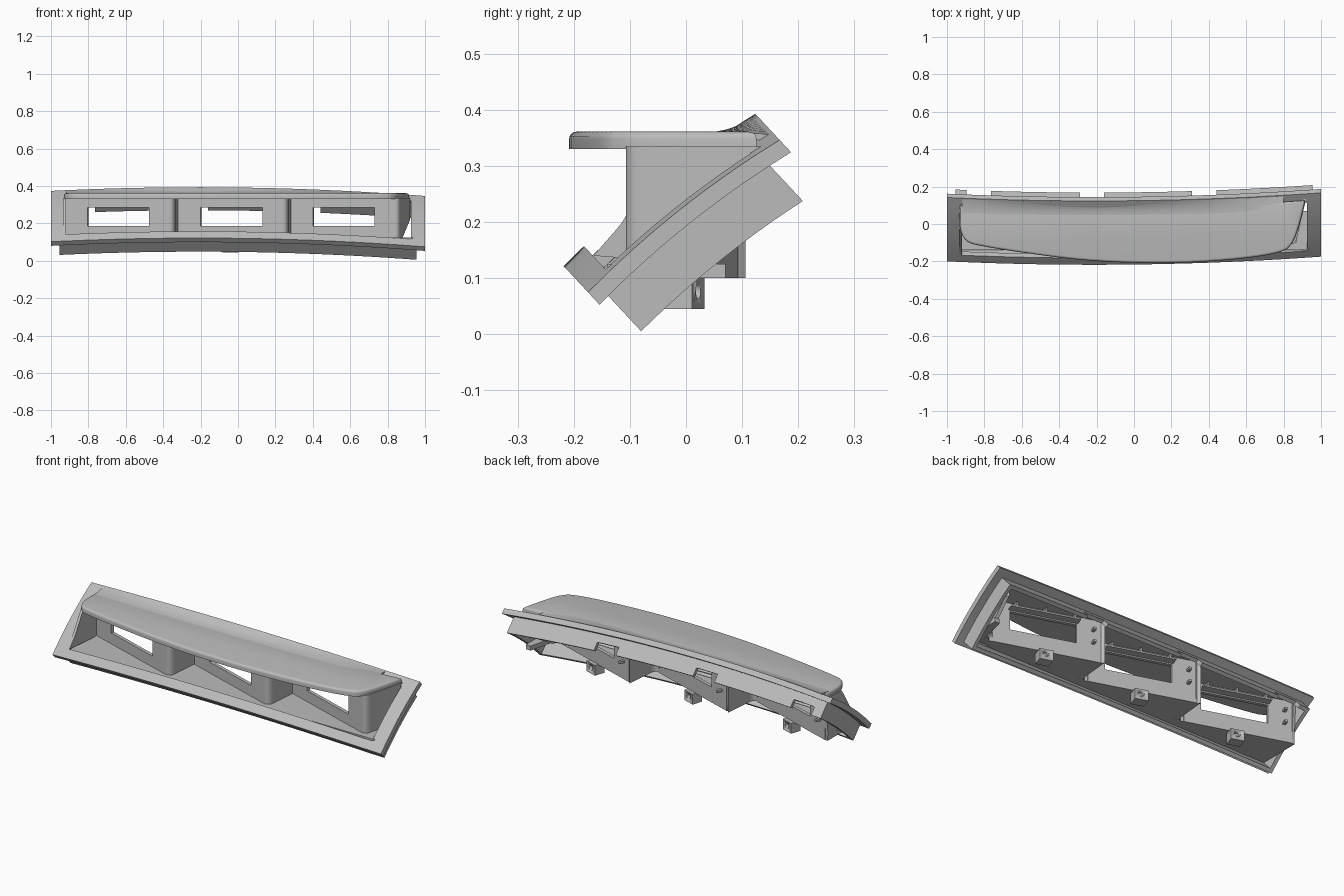
import bpy, bmesh, math
from mathutils import Vector

if "Cube" in bpy.data.objects:
    bpy.data.objects.remove(bpy.data.objects["Cube"], do_unlink=True)

GREY = (0.5, 0.5, 0.5, 1)
mat = bpy.data.materials.new("plain grey")
mat.use_nodes = True
mat.diffuse_color = GREY
mat.node_tree.nodes["Principled BSDF"].inputs["Base Color"].default_value = GREY

NORMAL = Vector((0, -0.68, 0.73))   # outward from the slanted frame
UP = Vector((0, 0.73, 0.68))        # up the slanted frame
U0, U1 = -0.077, 0.359


def bow(x):
    return 0.062 - 0.0185 * x - 0.0435 * x * x


def surface(x, u, offset=0.0):
    """Point on the doubly curved face of the frame."""
    s = (u - U0) / (U1 - U0)
    w = 0.174 - 0.034 * s + 0.054 * s * (1 - s) + bow(x) + offset
    return Vector((x, 0, 0)) + UP * u + NORMAL * w


def spread(a, b, n):
    return [a + (b - a) * i / n for i in range(n + 1)]


def finish(bm, name, angle=30):
    bmesh.ops.remove_doubles(bm, verts=bm.verts, dist=1e-5)
    bmesh.ops.recalc_face_normals(bm, faces=bm.faces)
    me = bpy.data.meshes.new(name)
    bm.to_mesh(me)
    bm.free()
    me.materials.append(mat)
    ob = bpy.data.objects.new(name, me)
    bpy.context.collection.objects.link(ob)
    bpy.ops.object.select_all(action="DESELECT")
    ob.select_set(True)
    bpy.context.view_layer.objects.active = ob
    bpy.ops.object.shade_smooth_by_angle(angle=math.radians(angle))
    return ob


def thicken(bm, vec):
    res = bmesh.ops.extrude_face_region(bm, geom=bm.faces[:], use_keep_orig=True)
    verts = [g for g in res["geom"] if isinstance(g, bmesh.types.BMVert)]
    bmesh.ops.translate(bm, verts=verts, vec=vec)


def shell(name, aa, bb, point, vec, keep=lambda a, b: True):
    """Thick sheet over a grid, leaving out cells whose centre fails keep."""
    bm = bmesh.new()
    grid = [[bm.verts.new(point(a, b)) for b in bb] for a in aa]
    for i in range(len(aa) - 1):
        for j in range(len(bb) - 1):
            if keep((aa[i] + aa[i + 1]) / 2, (bb[j] + bb[j + 1]) / 2):
                bm.faces.new((grid[i][j], grid[i + 1][j],
                              grid[i + 1][j + 1], grid[i][j + 1]))
    loose = [v for v in bm.verts if not v.link_faces]
    bmesh.ops.delete(bm, geom=loose, context="VERTS")
    thicken(bm, Vector(vec))
    return finish(bm, name)


def prism(name, points, vec):
    bm = bmesh.new()
    bm.faces.new([bm.verts.new(p) for p in points])
    thicken(bm, Vector(vec))
    return finish(bm, name)


def box(name, centre, size, turn=0.0):
    bm = bmesh.new()
    bmesh.ops.create_cube(bm, size=1)
    bmesh.ops.scale(bm, vec=size, verts=bm.verts)
    ob = finish(bm, name)
    ob.location = centre
    ob.rotation_euler.z = turn
    return ob


def smooth_path(pts, n=4):
    """Catmull-Rom points through an open 2D path."""
    p = [Vector(q) for q in [pts[0]] + pts + [pts[-1]]]
    out = []
    for a, b, c, d in zip(p, p[1:], p[2:], p[3:]):
        for t in (i / n for i in range(n)):
            out.append(0.5 * (2 * b + (c - a) * t + (2 * a - 5 * b + 4 * c - d) * t * t
                              + (3 * b - a - 3 * c + d) * t ** 3))
    return out + [p[-1]]


# Curved outer frame with one long opening
shell("frame", [-1] + spread(-0.93, 0.925, 30) + [1],
      [U0] + spread(-0.026, 0.305, 10) + [U1], surface, NORMAL * -0.03,
      lambda x, u: not (-0.93 < x < 0.925 and -0.026 < u < 0.305))

# Skirt behind the frame, its lower half notched along the back wall
STARTS = (-0.925, -0.32, 0.28)
notches = [s + 0.095 for s in STARTS]
skirt_x = sorted([-0.955, 0.955] + spread(-0.935, 0.935, 24)
                 + [n + e for n in notches for e in (-0.065, 0.065)])
skirt_u = [-0.055] + spread(-0.035, 0.295, 8) + [0.315]


def ring(x, u):
    return abs(x) > 0.935 or u < -0.035 or u > 0.295


shell("skirt_upper", skirt_x, skirt_u, lambda x, u: surface(x, u, -0.028),
      NORMAL * -0.047, ring)
shell("skirt_lower", skirt_x, skirt_u, lambda x, u: surface(x, u, -0.075),
      NORMAL * -0.046,
      lambda x, u: ring(x, u) and not (u > 0.295 and any(abs(x - n) < 0.065 for n in notches)))

# Hood slab with a rounded top rim
front = smooth_path([(-0.93, 0.02), (-0.925, -0.04), (-0.89, -0.095), (-0.8, -0.12),
                     (-0.6, -0.152), (-0.3, -0.19), (0, -0.207), (0.3, -0.205),
                     (0.6, -0.182), (0.78, -0.15), (0.84, -0.11), (0.875, -0.03),
                     (0.9, 0.06)])
back = [Vector((x, 0.132 - 0.72 * bow(x))) for x in spread(0.915, -0.93, 16)]
bm = bmesh.new()
bm.faces.new([bm.verts.new((p.x, p.y, 0.33)) for p in front + back])
thicken(bm, Vector((0, 0, 0.031)))
rim = [e for e in bm.edges if all(v.co.z > 0.35 for v in e.verts)]
bmesh.ops.bevel(bm, geom=rim, offset=0.013, segments=4, profile=0.5, affect="EDGES")
finish(bm, "hood", 40)


# Concave blend from the hood up to the top edge of the frame
def blend(x, t):
    end = surface(x, 0.352)
    low = Vector((x, 0.03, 0.36))
    mid = Vector((x, 0.085, 0.36))
    return low * (1 - t) ** 2 + mid * 2 * t * (1 - t) + end * t * t


shell("hood_blend", spread(-0.92, 0.8, 24), spread(0, 1, 8), blend, (0, 0.004, -0.012))

# Three angled instrument panels, each with a window, stepping like saw teeth
SLOPE = -0.328
TURN = math.atan(SLOPE)
Y0 = 0.075
saw = []
for k, s in enumerate(STARTS):
    last = k == 2

    def on_panel(a, z, s=s):
        return Vector((s + a, Y0 + SLOPE * a, z))

    shell(f"panel_{k + 1}", [0, 0.12, 0.45, 0.535], [0.1, 0.185, 0.285, 0.335],
          on_panel, (0.006, 0.018, 0),
          lambda a, z: not (0.12 < a < 0.45 and 0.185 < z < 0.285))

    # Rounded divider and the wall stepping back from it
    p, c, q = Vector((0.535, -0.1005)), Vector((0.582, -0.122)), Vector((0.59, -0.075))
    line = [p * (1 - t) ** 2 + c * 2 * t * (1 - t) + q * t * t for t in spread(0, 1, 7)]
    line.append(Vector((0.64, 0.13) if last else (0.605, 0.09)))
    shell(f"divider_{k + 1}", list(range(len(line))), [0, 1],
          lambda i, b: Vector((s + line[i].x, line[i].y,
                               0.335 if b else 0.1 + max(0, line[i].y - 0.09) * 3)),
          (-0.012, 0.016, 0))
    saw += [(s, 0.092), (s + 0.585, -0.1)]

    # Shelf and ribs over the back of the window
    mid = on_panel(0.285, 0.296)
    box(f"shelf_{k + 1}", mid + Vector((0.012, 0.035, 0)), (0.36, 0.05, 0.008), TURN)
    for a in (0.14, 0.285, 0.43):
        box(f"rib_{k + 1}", on_panel(a, 0.31) + Vector((0.01, 0.033, 0)),
            (0.008, 0.045, 0.03), TURN)
    for z in (0.2, 0.27):
        box(f"clip_{k + 1}", on_panel(0.04, z) + Vector((0.01, 0.03, 0)),
            (0.015, 0.035, 0.012), TURN)

    # Screw boss with a hole, hanging below the floor
    at = on_panel(0.285, 0.0735) + Vector((-0.005, 0.012, 0))
    boss = box(f"screw_boss_{k + 1}", at, (0.07, 0.06, 0.057), TURN)
    bm = bmesh.new()
    bmesh.ops.create_cone(bm, cap_ends=True, segments=20, radius1=0.014,
                          radius2=0.014, depth=0.05)
    drill = finish(bm, "boss_cutter")
    drill.hide_render = True
    drill.rotation_euler = (math.pi / 2, 0, TURN)
    drill.location = at + Vector((0.011, 0.032, 0.004))
    cut = boss.modifiers.new("hole", "BOOLEAN")
    cut.object = drill
    cut.solver = "EXACT"
    bpy.context.view_layer.objects.active = boss
    bpy.ops.object.modifier_apply(modifier="hole")
    bpy.data.objects.remove(drill, do_unlink=True)

# Floor of the recess, its back edge following the saw teeth
outline = [(0.935, -0.14), (-0.935, -0.14), (-0.935, 0.092)] + saw + [(0.905, 0.07), (0.935, 0.07)]
prism("floor", [(x, y, 0.1) for x, y in outline], (0, 0, 0.025))

# Slanted wall closing the right end under the hood
prism("end_wall", [(-0.935, y, z) for y, z in
                   [(-0.165, 0.14), (-0.117, 0.195), (-0.03, 0.335), (0.1, 0.335), (0.09, 0.12)]],
      (0.015, 0, 0))
